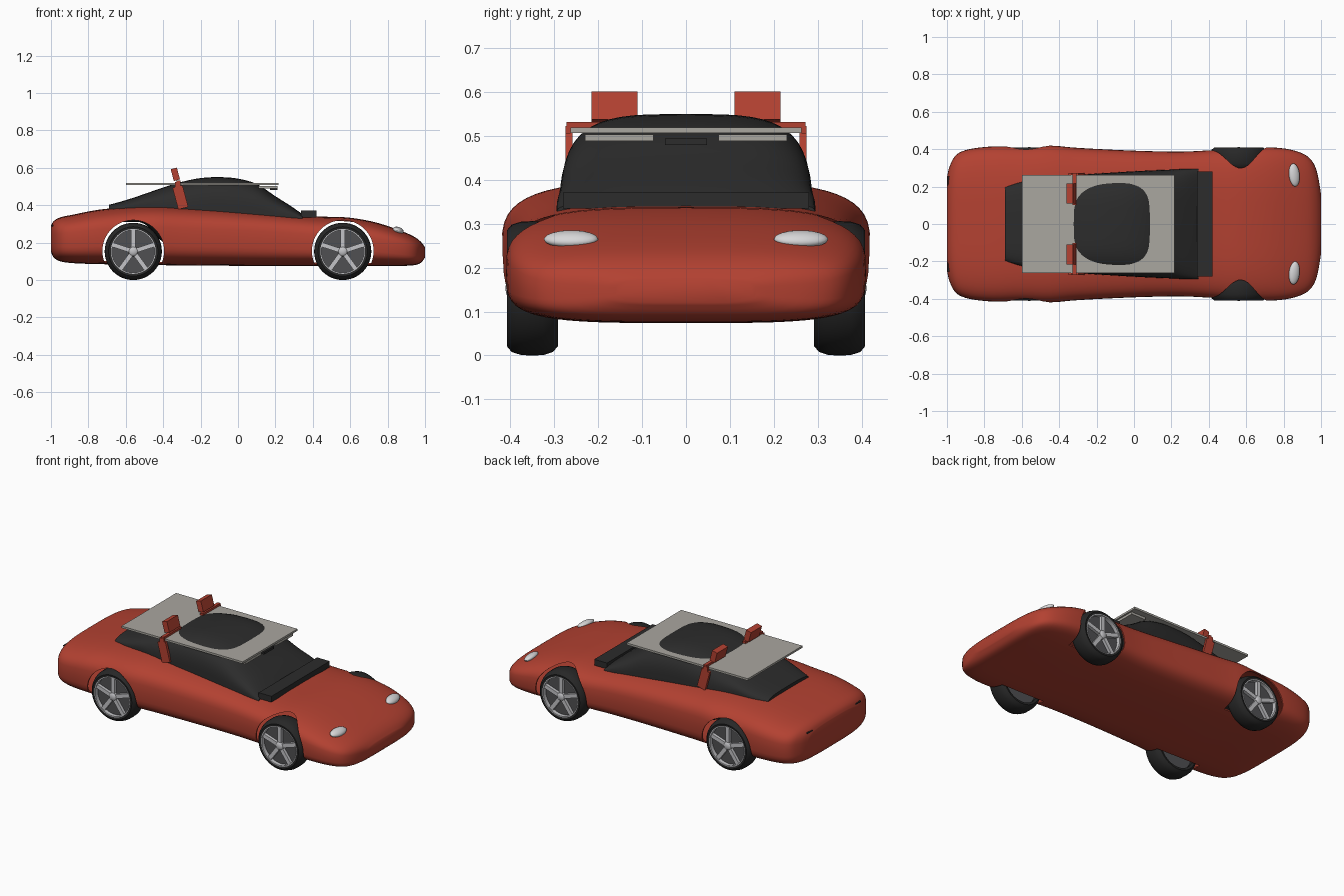
import bpy, bmesh
from math import sin, cos, pi, radians
from mathutils import Matrix, Vector

cube = bpy.data.objects.get("Cube")
if cube:
    bpy.data.objects.remove(cube, do_unlink=True)


def material(name, r, g, b):
    m = bpy.data.materials.new(name)
    m.use_nodes = True
    m.diffuse_color = (r, g, b, 1)
    m.node_tree.nodes["Principled BSDF"].inputs["Base Color"].default_value = (r, g, b, 1)
    return m


RED = material("red paint", .45, .053, .031)
GLASS = material("dark glass", .025, .025, .025)
RUBBER = material("tyre rubber", .02, .02, .02)
BOARD = material("pale grey board", .4, .385, .35)
SILVER = material("silver", .55, .55, .57)
WELL = material("rim shadow grey", .08, .08, .085)
LAMP = material("lamp white", .68, .68, .69)


def finish(bm, name, mat, smooth=True):
    bmesh.ops.recalc_face_normals(bm, faces=bm.faces)
    mesh = bpy.data.meshes.new(name)
    bm.to_mesh(mesh)
    bm.free()
    mesh.materials.append(mat)
    ob = bpy.data.objects.new(name, mesh)
    bpy.context.collection.objects.link(ob)
    bpy.ops.object.select_all(action='DESELECT')
    ob.select_set(True)
    bpy.context.view_layer.objects.active = ob
    if smooth:
        bpy.ops.object.shade_smooth_by_angle(angle=radians(40))
    return ob


def box(name, mat, centre, size, tilt=0):
    bm = bmesh.new()
    m = Matrix.Translation(centre) @ Matrix.Rotation(radians(tilt), 4, 'Y') @ Matrix.Diagonal((*size, 1))
    bmesh.ops.create_cube(bm, size=1, matrix=m)
    return finish(bm, name, mat, False)


def ellipsoid(name, mat, centre, radii, turn=0, tilt=0):
    bm = bmesh.new()
    m = (Matrix.Translation(centre) @ Matrix.Rotation(radians(turn), 4, 'Z')
         @ Matrix.Rotation(radians(tilt), 4, 'Y') @ Matrix.Diagonal((*radii, 1)))
    bmesh.ops.create_uvsphere(bm, u_segments=24, v_segments=14, radius=1, matrix=m)
    return finish(bm, name, mat)


def refine(rows, steps=4):
    """Catmull-Rom interpolation between stations."""
    rows = [Vector(r) for r in rows]
    out = []
    for i in range(len(rows) - 1):
        a, b, c, d = rows[max(i - 1, 0)], rows[i], rows[i + 1], rows[min(i + 2, len(rows) - 1)]
        for k in range(steps):
            t = k / steps
            out.append(b + (c - a) * (t / 2) + (a * 2 - b * 5 + c * 4 - d) * (t * t / 2)
                       + (b * 3 - a - c * 3 + d) * (t ** 3 / 2))
    return out + [rows[-1]]


def loft(name, mat, rows, upper, lower, count=56):
    """Stations are (x, half width, bottom, top) with a rounded-box section."""
    bm = bmesh.new()
    rings = []
    for x, w, zb, zt in refine(rows):
        ring = []
        for i in range(count):
            t = 2 * pi * i / count
            p = 2 / (upper if sin(t) >= 0 else lower)
            y = abs(cos(t)) ** p * (1 if cos(t) > 0 else -1)
            z = abs(sin(t)) ** p * (1 if sin(t) > 0 else -1)
            ring.append(bm.verts.new((x, w * y, (zb + zt) / 2 + z * (zt - zb) / 2)))
        rings.append(ring)
    for a, b in zip(rings, rings[1:]):
        for i in range(count):
            j = (i + 1) % count
            bm.faces.new((a[i], a[j], b[j], b[i]))
    bm.faces.new(rings[0])
    bm.faces.new(rings[-1])
    return finish(bm, name, mat)


def lathe(name, mat, profile, centre, closed=True):
    """Spin (radius, y) points about the wheel axle."""
    bm = bmesh.new()
    vs = [bm.verts.new((r, y, 0)) for r, y in profile]
    es = [bm.edges.new(p) for p in zip(vs, vs[1:] + vs[:1] if closed else vs[1:])]
    bmesh.ops.spin(bm, geom=vs + es, cent=(0, 0, 0), axis=(0, 1, 0), angle=2 * pi, steps=48)
    bmesh.ops.remove_doubles(bm, verts=bm.verts, dist=.0002)
    bmesh.ops.translate(bm, verts=bm.verts, vec=centre)
    return finish(bm, name, mat)


# Body shell
body = loft("body", RED, [
    (-1, .25, .15, .29), (-.985, .31, .12, .315), (-.95, .37, .1, .335), (-.88, .4, .09, .35),
    (-.75, .415, .085, .375), (-.6, .413, .083, .39), (-.45, .42, .08, .397), (-.3, .407, .078, .392),
    (0, .392, .076, .375), (.25, .387, .075, .355), (.42, .395, .075, .34), (.58, .405, .074, .335),
    (.72, .41, .074, .312), (.84, .397, .075, .275), (.93, .36, .078, .238), (.975, .29, .09, .207),
    (1, .16, .12, .175)], 3.4, 4)
shell = body.modifiers.new("shell", 'SOLIDIFY')
shell.thickness = .008
shell.offset = -1

# Wheel arch openings
cutters = []
for x in (-.56, .56):
    for s in (-1, 1):
        bm = bmesh.new()
        m = Matrix.Translation((x, s * .4, .155)) @ Matrix.Rotation(pi / 2, 4, 'X')
        bmesh.ops.create_cone(bm, cap_ends=True, segments=64, radius1=.165, radius2=.165, depth=.23, matrix=m)
        cutter = finish(bm, "arch_cutter", RED, False)
        cutter.hide_render = True
        cutters.append(cutter)
        cut = body.modifiers.new("arch", 'BOOLEAN')
        cut.operation = 'DIFFERENCE'
        cut.solver = 'EXACT'
        cut.object = cutter
bpy.context.view_layer.objects.active = body
for mod in list(body.modifiers):
    bpy.ops.object.modifier_apply(modifier=mod.name)
for cutter in cutters:
    bpy.data.objects.remove(cutter, do_unlink=True)

# Cabin glass and cowl
loft("cabin", GLASS, [
    (-.69, .2, .31, .402), (-.6, .225, .31, .427), (-.5, .24, .3, .46), (-.4, .252, .2, .495),
    (-.3, .262, .14, .525), (-.2, .27, .13, .545), (-.1, .276, .13, .55), (0, .282, .13, .542),
    (.1, .287, .14, .513), (.2, .291, .2, .448), (.28, .295, .26, .397), (.345, .295, .29, .352)], 3.6, 3.6)
box("cowl", GLASS, (.378, 0, .353), (.085, .56, .036))

# Roof board with its front rails
box("roof_board", BOARD, (-.192, 0, .513), (.815, .525, .012))
box("board_latch", GLASS, (.19, 0, .487), (.04, .096, .014))

for s, side in ((1, "left"), (-1, "right")):
    box(side + "_board_rail", BOARD, (.16, s * .152, .496), (.1, .156, .014))
    # Red clamps holding the board
    box(side + "_clamp_block", RED, (-.335, s * .163, .565), (.034, .105, .065), -15)
    box(side + "_clamp_bar", RED, (-.318, s * .187, .525), (.02, .17, .014))
    box(side + "_clamp_strap", RED, (-.308, s * .266, .442), (.055, .016, .12), -15)
    box(side + "_clamp_hook", RED, (-.322, s * .268, .508), (.03, .012, .03))
    # Lamps
    ellipsoid(side + "_headlamp", LAMP, (.857, s * .262, .265), (.03, .062, .018), s * 6, 22)
    box(side + "_tail_slit", GLASS, (-.991, s * .23, .29), (.012, .05, .006))

    # Wheels
    for x, end in ((.56, "front"), (-.56, "rear")):
        name = side + "_" + end
        hub = (x, s * .35, .153)
        lathe(name + "_tyre", RUBBER, [
            (.118, -.055), (.132, -.058), (.145, -.047), (.152, -.025), (.153, 0), (.152, .025),
            (.145, .047), (.132, .058), (.118, .055)], hub)
        lathe(name + "_rim_ring", SILVER, [(.114, s * .03), (.12, s * .03), (.12, s * .058), (.114, s * .058)], hub)
        lathe(name + "_rim_well", WELL, [(.0001, -.03), (.118, -.03), (.118, s * .034), (.0001, s * .034)]
              if s > 0 else [(.0001, .03), (.118, .03), (.118, -.034), (.0001, -.034)], hub)
        ellipsoid(name + "_hub_cap", SILVER, (x, s * .395, .153), (.027, .016, .027))
        bm = bmesh.new()
        for i in range(5):
            m = (Matrix.Translation((x, s * .394, .153)) @ Matrix.Rotation(i * 2 * pi / 5, 4, 'Y')
                 @ Matrix.Translation((0, 0, .062)) @ Matrix.Diagonal((.024, .018, .108, 1)))
            bmesh.ops.create_cube(bm, size=1, matrix=m)
        finish(bm, name + "_spokes", SILVER, False)
